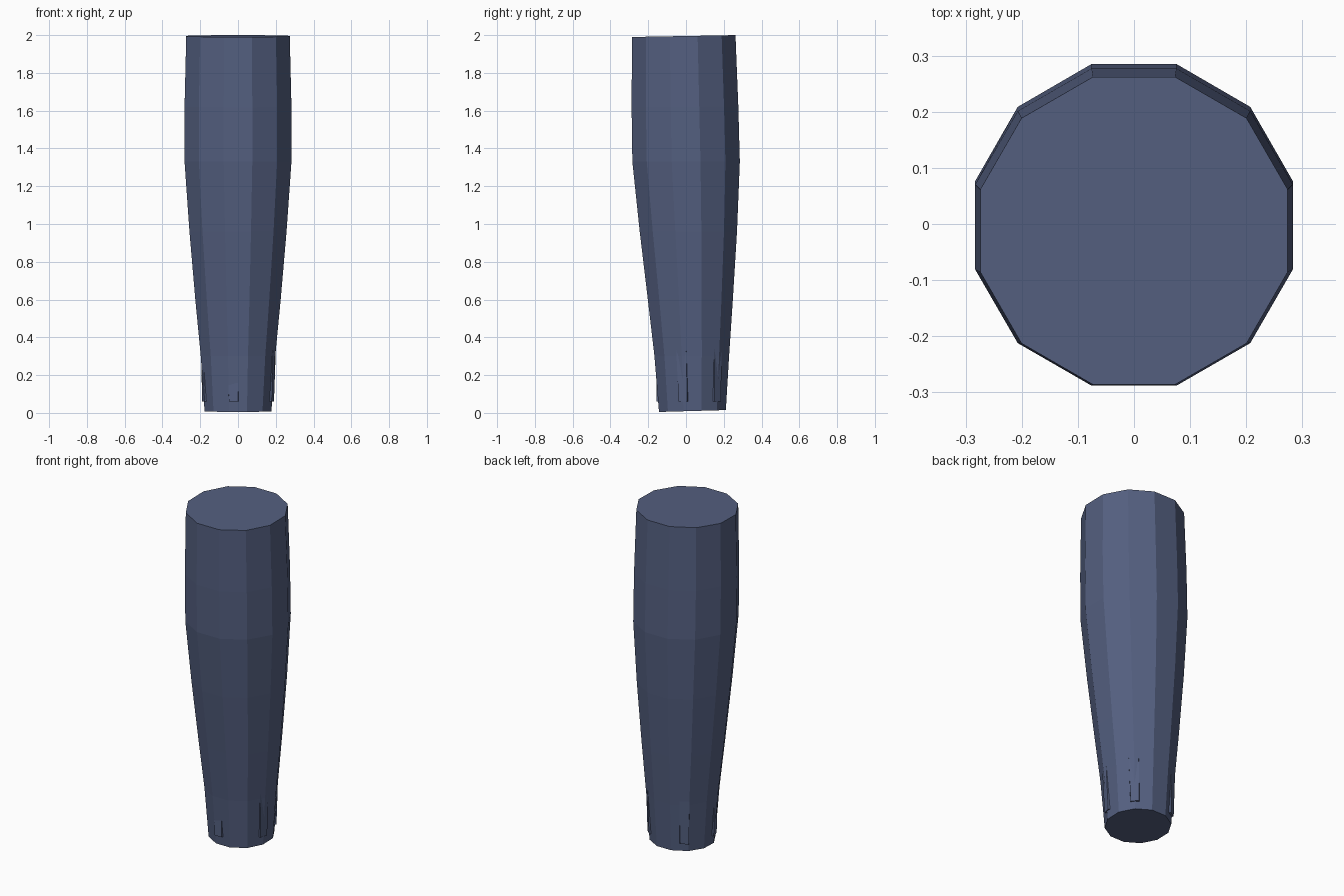
import bpy, bmesh, math

if "Cube" in bpy.data.objects:
    bpy.data.objects.remove(bpy.data.objects["Cube"])

cloth = bpy.data.materials.new("slate_blue")
cloth.diffuse_color = (0.088, 0.115, 0.215, 1)
cloth.use_nodes = True
cloth.node_tree.nodes["Principled BSDF"].inputs["Base Color"].default_value = cloth.diffuse_color

SIDES = 12
# z, half width in x, y front, y back, rise from front to back
RINGS = [
    (0.010, 0.177, -0.143, 0.211, 0.010),
    (0.300, 0.197, -0.167, 0.228, 0.000),
    (0.600, 0.226, -0.202, 0.248, 0.000),
    (0.960, 0.257, -0.245, 0.270, 0.000),
    (1.330, 0.283, -0.284, 0.285, 0.000),
    (1.620, 0.283, -0.288, 0.277, 0.004),
    (1.995, 0.274, -0.286, 0.262, 0.010),
]


def section(z):
    """Half width, y centre and y half depth at height z."""
    for a, b in zip(RINGS, RINGS[1:]):
        if z <= b[0]:
            break
    t = (z - a[0]) / (b[0] - a[0])
    w, f, k = [a[i] + (b[i] - a[i]) * t for i in (1, 2, 3)]
    return w, (f + k) / 2, (k - f) / 2


def surface(angle, z, lift):
    """Point on the faceted leg wall, pushed outward by lift."""
    w, cy, d = section(z)
    a = math.radians(angle)
    off = math.radians((angle + 15) % 30 - 15)
    r = 1 / math.cos(off)
    return ((w * r + lift) * math.cos(a), cy + (d * r + lift) * math.sin(a), z)


def finish(bm, name):
    bmesh.ops.recalc_face_normals(bm, faces=bm.faces)
    mesh = bpy.data.meshes.new(name)
    bm.to_mesh(mesh)
    bm.free()
    mesh.materials.append(cloth)
    obj = bpy.data.objects.new(name, mesh)
    bpy.context.collection.objects.link(obj)


# Leg: lofted twelve-sided tube with closed ends
bm = bmesh.new()
loops = []
for z, w, front, back, rise in RINGS:
    cy, d = (front + back) / 2, (back - front) / 2
    loop = []
    for i in range(SIDES):
        a = math.radians(15 + 30 * i)
        r = 1 / math.cos(math.radians(15))
        s = r * math.sin(a)
        loop.append(bm.verts.new((w * r * math.cos(a), cy + d * s, z + rise / 2 * s)))
    loops.append(loop)
for lo, hi in zip(loops, loops[1:]):
    for i in range(SIDES):
        j = (i + 1) % SIDES
        bm.faces.new((lo[i], lo[j], hi[j], hi[i]))
bm.faces.new(loops[0][::-1])
bm.faces.new(loops[-1])
finish(bm, "trouser_leg")

# Creases: tapered cloth folds standing out near the hem (angle, top height)
for n, (angle, top) in enumerate([(-97, 0.19), (-15, 0.38), (45, 0.40),
                                  (128, 0.38), (195, 0.30)]):
    bm = bmesh.new()
    base = [bm.verts.new(surface(angle + da, 0.06, lift))
            for da, lift in ((-9, -0.01), (-7, 0.010), (7, 0.010), (9, -0.01))]
    tip = [bm.verts.new(surface(angle + da, top, -0.003)) for da in (-9, 7)]
    bm.faces.new(base)
    bm.faces.new((base[0], base[1], tip[0]))
    bm.faces.new((base[1], base[2], tip[1], tip[0]))
    bm.faces.new((base[2], base[3], tip[1]))
    bm.faces.new((base[3], base[0], tip[0], tip[1]))
    finish(bm, f"hem_crease_{n + 1}")
